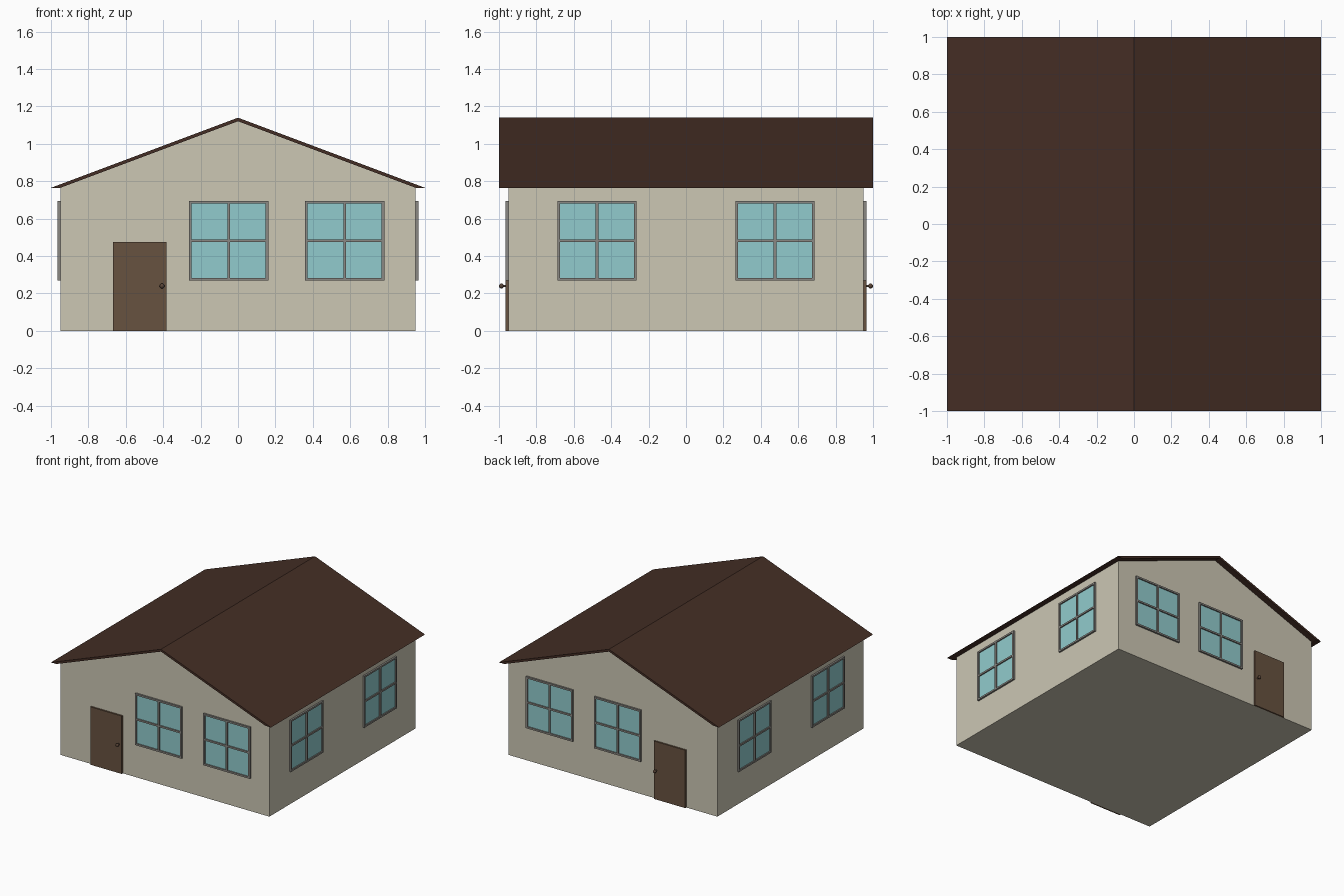
import bpy, bmesh, math
from mathutils import Matrix, Vector

if "Cube" in bpy.data.objects:
    bpy.data.objects.remove(bpy.data.objects["Cube"])


def material(name, rgb):
    m = bpy.data.materials.new(name)
    m.diffuse_color = (*rgb, 1)
    m.use_nodes = True
    m.node_tree.nodes["Principled BSDF"].inputs["Base Color"].default_value = m.diffuse_color
    return m


WALL = material("cream_wall", (0.604, 0.571, 0.456))
ROOF = material("dark_brown_roof", (0.058, 0.027, 0.018))
DOOR = material("brown_door", (0.136, 0.084, 0.051))
GLASS = material("pale_blue_glass", (0.283, 0.600, 0.610))
FRAME = material("grey_frame", (0.26, 0.25, 0.23))
KNOB = material("dark_knob", (0.10, 0.058, 0.038))


def finish(bm, name, mats, angle=0):
    bmesh.ops.recalc_face_normals(bm, faces=bm.faces[:])
    me = bpy.data.meshes.new(name)
    bm.to_mesh(me)
    bm.free()
    for m in mats:
        me.materials.append(m)
    ob = bpy.data.objects.new(name, me)
    ob.rotation_euler.z = math.radians(angle)
    bpy.context.collection.objects.link(ob)
    return ob


def prism(name, profile, half_depth, mat):
    """Extrude an x-z profile along y."""
    bm = bmesh.new()
    face = bm.faces.new([bm.verts.new((x, -half_depth, z)) for x, z in profile])
    ext = bmesh.ops.extrude_face_region(bm, geom=[face])["geom"]
    verts = [v for v in ext if isinstance(v, bmesh.types.BMVert)]
    bmesh.ops.translate(bm, verts=verts, vec=(0, 2 * half_depth, 0))
    return finish(bm, name, [mat])


def box(bm, lo, hi, mat_index=0):
    lo, hi = Vector(lo), Vector(hi)
    mtx = Matrix.Translation((lo + hi) / 2) @ Matrix.Diagonal((*(hi - lo), 1))
    verts = bmesh.ops.create_cube(bm, size=1, matrix=mtx)["verts"]
    for f in {f for v in verts for f in v.link_faces}:
        f.material_index = mat_index


W = 0.95            # half width of the walls
EAVE = 0.765


def window(name, u, angle):
    """Four-pane window on the front wall, then turned to its own wall."""
    bm = bmesh.new()
    h, zc, t, m = 0.212, 0.482, 0.014, 0.007
    front = -W - 0.014
    x0, x1, z0, z1 = u - h, u + h, zc - h, zc + h
    box(bm, (x0 + t, -W - 0.004, z0 + t), (x1 - t, -W, z1 - t), 1)      # glass
    for a, b in ((z0, z0 + t), (z1 - t, z1)):                           # rails
        box(bm, (x0, front, a), (x1, -W, b))
    for a, b in ((x0, x0 + t), (x1 - t, x1), (u - m, u + m)):           # stiles
        box(bm, (a, front, z0 + t), (b, -W, z1 - t))
    for a, b in ((x0 + t, u - m), (u + m, x1 - t)):                     # crossbar
        box(bm, (a, front, zc - m), (b, -W, zc + m))
    finish(bm, name, [FRAME, GLASS], angle)


def door(side, s):
    """Door slab and knob; s is the y direction of the wall."""
    bm = bmesh.new()
    ys = sorted((s * W, s * (W + 0.014)))
    box(bm, (-0.668, ys[0], 0), (-0.382, ys[1], 0.475))
    finish(bm, side + "_door", [DOOR])
    bm = bmesh.new()
    stem = Matrix.Translation((-0.406, s * 0.972, 0.24)) @ Matrix.Rotation(math.pi / 2, 4, 'X')
    bmesh.ops.create_cone(bm, cap_ends=True, segments=12, radius1=0.006,
                          radius2=0.006, depth=0.03, matrix=stem)
    bmesh.ops.create_uvsphere(bm, u_segments=16, v_segments=10, radius=0.013,
                              matrix=Matrix.Translation((-0.406, s * 0.987, 0.24)))
    for f in bm.faces:
        f.smooth = len(f.verts) <= 4
    finish(bm, side + "_door_knob", [KNOB])


# walls with gables, and the thin pitched roof
prism("walls", [(-W, 0), (W, 0), (W, EAVE), (0, 1.121), (-W, EAVE)], W, WALL)
prism("roof", [(-1, EAVE), (-W, EAVE), (0, 1.121), (W, EAVE), (1, EAVE), (0, 1.14)], 1, ROOF)

# front and back openings mirror each other
for side, s, angle in (("front", -1, 0), ("back", 1, 180)):
    door(side, s)
    for i, x in enumerate((-0.05, 0.57)):
        window(f"{side}_window_{i + 1}", -s * x, angle)

# two windows on each side wall
for side, angle in (("right", 90), ("left", -90)):
    for i, y in enumerate((-0.476, 0.476)):
        window(f"{side}_window_{i + 1}", y, angle)
